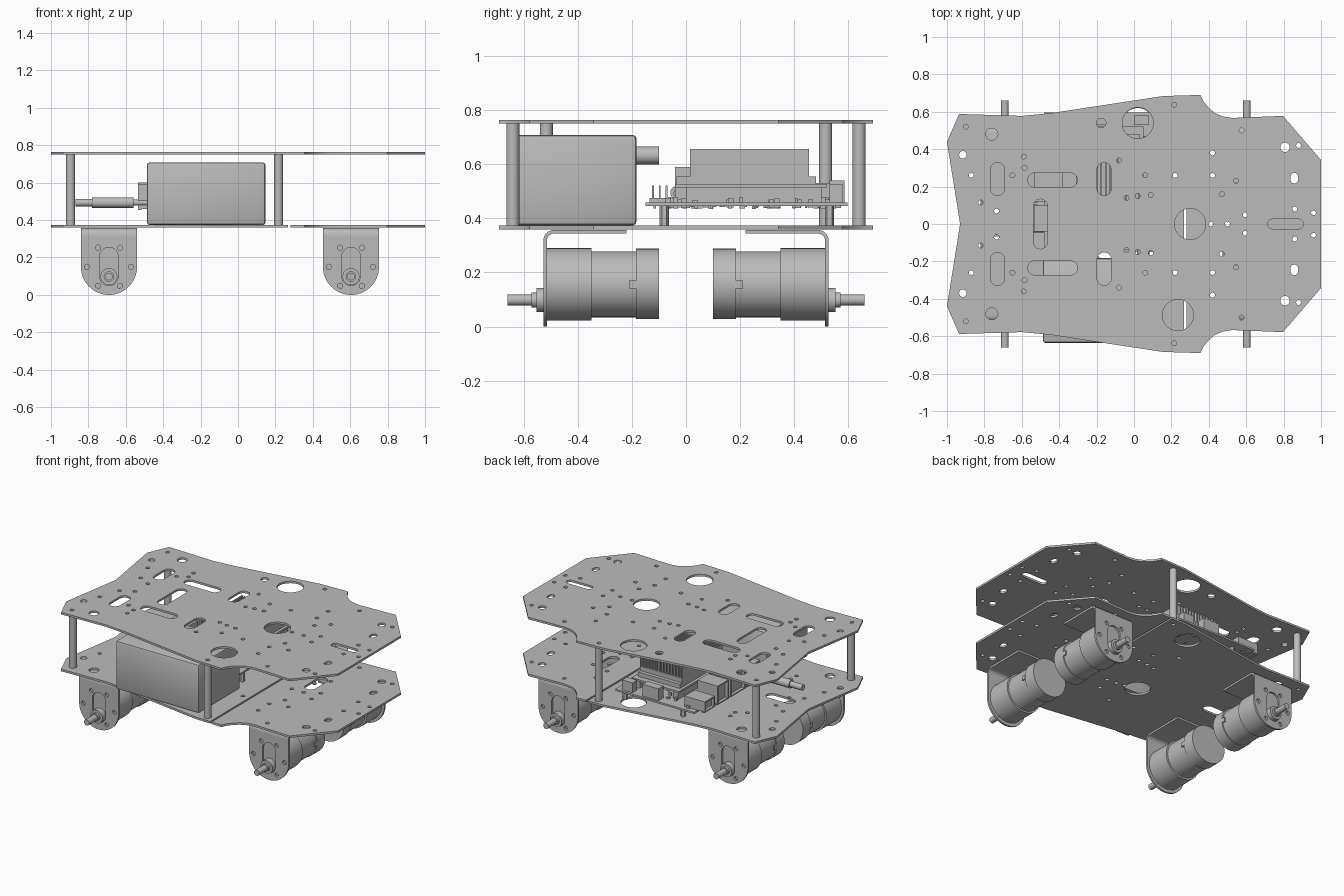
import bpy, bmesh, math, random
from mathutils import Matrix, Vector

random.seed(4)
cube = bpy.data.objects.get("Cube")
if cube:
    bpy.data.objects.remove(cube, do_unlink=True)

grey = bpy.data.materials.new("plain_grey")
grey.use_nodes = True
tone = (0.5, 0.5, 0.5, 1)
grey.diffuse_color = tone
grey.node_tree.nodes["Principled BSDF"].inputs["Base Color"].default_value = tone
parts = []
I = Matrix.Identity(4)


# ---- helpers ----
def finish(name, bm, matrix=I):
    bmesh.ops.recalc_face_normals(bm, faces=bm.faces)
    bm.transform(matrix)
    mesh = bpy.data.meshes.new(name)
    bm.to_mesh(mesh)
    bm.free()
    mesh.materials.append(grey)
    ob = bpy.data.objects.new(name, mesh)
    bpy.context.collection.objects.link(ob)
    parts.append(ob)
    return ob


def plate(name, loops, thick, matrix=I):
    """Flat sheet: first loop is the outline, the rest are holes."""
    cu = bpy.data.curves.new(name, "CURVE")
    cu.dimensions, cu.fill_mode, cu.extrude = "2D", "BOTH", thick / 2
    for loop in loops:
        sp = cu.splines.new("POLY")
        sp.points.add(len(loop) - 1)
        for p, (x, y) in zip(sp.points, loop):
            p.co = (x, y, 0, 1)
        sp.use_cyclic_u = True
    helper = bpy.data.objects.new(name + "_curve", cu)
    bpy.context.collection.objects.link(helper)
    mesh = bpy.data.meshes.new_from_object(helper)
    bm = bmesh.new()
    bm.from_mesh(mesh)
    bpy.data.objects.remove(helper)
    bpy.data.meshes.remove(mesh)
    bmesh.ops.remove_doubles(bm, verts=bm.verts, dist=1e-5)
    return finish(name, bm, matrix)


def slot(x, y, r, hx=0.0, hy=0.0, n=24):
    """Circle, or a slot stretched by hx or hy each way."""
    out = []
    for i in range(n):
        c, s = (f((i + 0.5) * math.tau / n) for f in (math.cos, math.sin))
        out.append((x + math.copysign(hx, c) + r * c, y + math.copysign(hy, s) + r * s))
    return out


def arc(cx, cy, r, a0, a1, n=8):
    angles = [math.radians(a0 + (a1 - a0) * i / n) for i in range(n + 1)]
    return [(cx + r * math.cos(a), cy + r * math.sin(a)) for a in angles]


def boxes(name, spans, bevel=0):
    """Boxes given by their lowest and highest corners, in one object."""
    bm = bmesh.new()
    for lo, hi in spans:
        lo, hi = Vector(lo), Vector(hi)
        m = Matrix.Translation((lo + hi) / 2) @ Matrix.Diagonal((*(hi - lo), 1))
        bmesh.ops.create_cube(bm, size=1, matrix=m)
    if bevel:
        bmesh.ops.bevel(bm, geom=bm.edges[:], offset=bevel, segments=2, affect="EDGES", profile=0.5)
    return finish(name, bm)


def rod(name, start, end, r, matrix=I, sides=32):
    a, b = Vector(start), Vector(end)
    turn = (b - a).to_track_quat("Z", "Y").to_matrix().to_4x4()
    bm = bmesh.new()
    bmesh.ops.create_cone(bm, cap_ends=True, segments=sides, radius1=r, radius2=r,
                          depth=(b - a).length, matrix=Matrix.Translation((a + b) / 2) @ turn)
    return finish(name, bm, matrix)


# ---- deck outline, mirrored front to back ----
SEAM = 0.268
edge_left = [(-0.93, 0), (-1, 0.44), (-0.935, 0.588), (-0.6, 0.578), (-0.45, 0.592), (0.155, 0.684)]
edge_right = [(0.355, 0.69), (0.372, 0.655), (0.396, 0.625), (0.43, 0.595), (0.47, 0.576),
              (0.524, 0.567), (0.797, 0.578), (1, 0.342)]


def mirrored(half):
    return half + [(x, -y) for x, y in reversed(half) if y]


# ---- holes: small drilled ones mirrored front to back ----
drilled = [(-0.9, 0.52), (-0.735, 0.07), (-0.82, 0.115), (-0.87, 0.26), (-0.65, 0.26), (-0.585, 0.3),
           (-0.59, 0.36), (-0.08, 0.34), (-0.04, 0.14), (0.02, 0.15), (0.09, 0.155), (0.06, 0.26),
           (0.215, 0.637), (0.22, 0.26), (0.42, 0.26), (0.42, 0.38), (0.47, 0.16), (0.545, 0.23),
           (0.575, 0.5), (0.595, 0.05), (0.86, 0.08), (0.96, 0.06), (0.88, 0.42)]
small = [slot(x, s * y, 0.013, n=12) for x, y in drilled for s in (1, -1)]
small += [slot(x, 0, 0.013, n=12) for x in (0.41, 0.5)]
for s in (1, -1):
    small += [slot(-0.76, s * 0.48, 0.032), slot(-0.915, s * 0.37, 0.02),
              slot(0.807, s * 0.41, 0.025), slot(0.857, s * 0.245, 0.02, 0, 0.008)]

upper = [slot(0.3, 0, 0.083, n=40), slot(0.235, -0.487, 0.083, n=40), slot(0.02, 0.54, 0.083, n=40),
         slot(-0.5, 0, 0.038, 0, 0.095), slot(0.81, 0, 0.026, 0.07), slot(-0.175, 0.54, 0.025)]
for s in (1, -1):
    upper += [slot(x, s * 0.24, 0.038, 0, 0.05) for x in (-0.73, -0.16)]
    upper.append(slot(-0.435, s * 0.235, 0.038, 0.095))
lower = [slot(-0.13, -0.12, 0.08, n=40), slot(0.02, 0.54, 0.08, n=40),
         slot(-0.7, -0.03, 0.035, 0.07), slot(0.49, 0.15, 0.038, 0, 0.06)]

plate("upper_deck", [mirrored(edge_left + edge_right)] + small + upper, 0.014,
      Matrix.Translation((0, 0, 0.757)))

# ---- lower deck in two pieces with a narrow gap ----
low = Matrix.Translation((0, 0, 0.366))
pieces = {"lower_deck_left": (edge_left + [(SEAM, 0.687)], -1),
          "lower_deck_right": ([(SEAM + 0.012, 0.687)] + edge_right, 1)}
for name, (edge, side) in pieces.items():
    holes = [h for h in small + lower if (h[0][0] - SEAM) * side > 0]
    plate(name, [mirrored(edge)] + holes, 0.014, low)

# ---- posts between the decks ----
for x, y in ((-0.895, 0.516), (0.217, 0.64)):
    for s in (1, -1):
        rod("deck_post", (x, s * y, 0.372), (x, s * y, 0.751), 0.024, sides=24)

# ---- motors on bent brackets ----
upright = Matrix.Translation((0, -0.5205, 0)) @ Matrix.Rotation(math.pi / 2, 4, "X")
sideways = Matrix(((0, 0, 1, 0), (1, 0, 0, 0), (0, 1, 0, 0), (0, 0, 0, 1)))
face = arc(0, 0.15, 0.15, 180, 360, 28) + [(0.15, 0.317), (-0.15, 0.317)]
face_holes = [slot(0, 0.152, 0.05, 0, 0.052)]
face_holes += [slot(x, z, 0.014, n=14) for x, z in arc(0, 0.15, 0.118, 0, 300, 5)]
bend = arc(-0.487, 0.317, 0.04, 180, 90) + [(-0.22, 0.357), (-0.22, 0.344)]
bend += arc(-0.487, 0.317, 0.027, 90, 180)
motor = (("gearbox", -0.514, -0.35, 0.134, 0.156), ("motor_can", -0.35, -0.185, 0.122, 0.156),
         ("motor_cap", -0.185, -0.1, 0.13, 0.158), ("shaft_collar", -0.553, -0.51, 0.045, 0.098),
         ("collar_ring", -0.57, -0.55, 0.028, 0.098), ("drive_shaft", -0.66, -0.5, 0.02, 0.098))
for x in (-0.69, 0.604):
    for turn in (0, math.pi):
        place = Matrix.Translation((x, 0, 0)) @ Matrix.Rotation(turn, 4, "Z")
        plate("bracket_face", [face] + face_holes, 0.013, place @ upright)
        plate("bracket_flange", [bend], 0.3, place @ sideways)
        for name, y0, y1, r, z in motor:
            rod(name, (0, y0, z), (0, y1, z), r, place, 48)
        tabs = boxes("motor_tabs", [((-0.13, -0.21, 0.14), (0.13, -0.18, 0.17))])
        tabs.data.transform(place)

# ---- battery pack with its plug ----
boxes("battery_pack", [((-0.487, -0.636, 0.374), (0.147, -0.183, 0.708))], 0.014)
rod("battery_plug", (0.05, -0.19, 0.632), (0.05, -0.1, 0.632), 0.033)

# ---- computer board on legs ----
boxes("circuit_board", [((-0.48, -0.15, 0.446), (0.12, 0.597, 0.458))])
for x in (-0.35, 0.09):
    for y in (-0.08, 0.53):
        rod("board_leg", (x, y, 0.372), (x, y, 0.447), 0.017, sides=6)
boxes("module_board", [((-0.31, -0.04, 0.513), (0.05, 0.52, 0.526))])
boxes("module_socket", [((-0.29, 0.0, 0.458), (-0.25, 0.5, 0.513)),
                        ((0.0, 0.0, 0.458), (0.03, 0.5, 0.513))])
boxes("heatsink_base", [((-0.29, -0.035, 0.526), (0.03, 0.48, 0.555)),
                        ((-0.29, 0.015, 0.555), (0.03, 0.455, 0.585))])
boxes("heatsink_fins", [((-0.29 + i * 0.0223, 0.015, 0.585), (-0.282 + i * 0.0223, 0.455, 0.657))
                        for i in range(15)])
pins = []
for i in range(20):
    for y in (-0.125, -0.1, -0.075):
        x = -0.36 + i * 0.02
        pins.append(((x, y, 0.458), (x + 0.006, y + 0.006, 0.522)))
boxes("header_pins", pins + [((-0.37, -0.135, 0.458), (0.04, -0.06, 0.475))])

# ---- ports along the board edge ----
ports = {"power_jack": (0.45, 0.56, 0.53), "display_port": (0.3, 0.42, 0.585),
         "data_port": (0.12, 0.28, 0.6), "network_port": (-0.04, 0.1, 0.59)}
for name, (y0, y1, top) in ports.items():
    m = 0.01
    boxes(name, [((-0.515, y0, 0.458), (-0.38, y1, top)),
                 ((-0.535, y0 - m / 2, 0.455), (-0.515, y1 + m / 2, 0.463)),
                 ((-0.535, y0, top - m), (-0.515, y1, top)),
                 ((-0.535, y0, 0.46), (-0.515, y0 + m, top)),
                 ((-0.535, y1 - m, 0.46), (-0.515, y1, top))])
boxes("back_edge_sockets", [((-0.2, 0.53, 0.458), (-0.08, 0.585, 0.54)),
                            ((0.0, 0.53, 0.458), (0.08, 0.58, 0.525))])

# ---- small components above and below the board ----
chips = []
for i in range(70):
    x, y = random.uniform(-0.46, 0.09), random.uniform(-0.13, 0.57)
    w, d, h = (random.uniform(0.008, 0.022) for _ in range(3))
    chips.append(((x, y, 0.458), (x + w, y + d, 0.458 + h)))
    chips.append(((x, y, 0.446 - h / 2), (x + d, y + w, 0.446)))
boxes("board_components", chips)

# ---- power cable plug ----
y, z = -0.03, 0.493
rod("cable_tip", (-0.57, y, z), (-0.48, y, z), 0.016)
rod("cable_grip", (-0.78, y, z), (-0.56, y, z), 0.028)
rod("cable_sleeve", (-0.87, y, z), (-0.77, y, z), 0.02)

# ---- shading ----
bpy.ops.object.select_all(action="DESELECT")
for ob in parts:
    ob.select_set(True)
bpy.context.view_layer.objects.active = parts[0]
bpy.ops.object.shade_smooth_by_angle(angle=math.radians(35))
